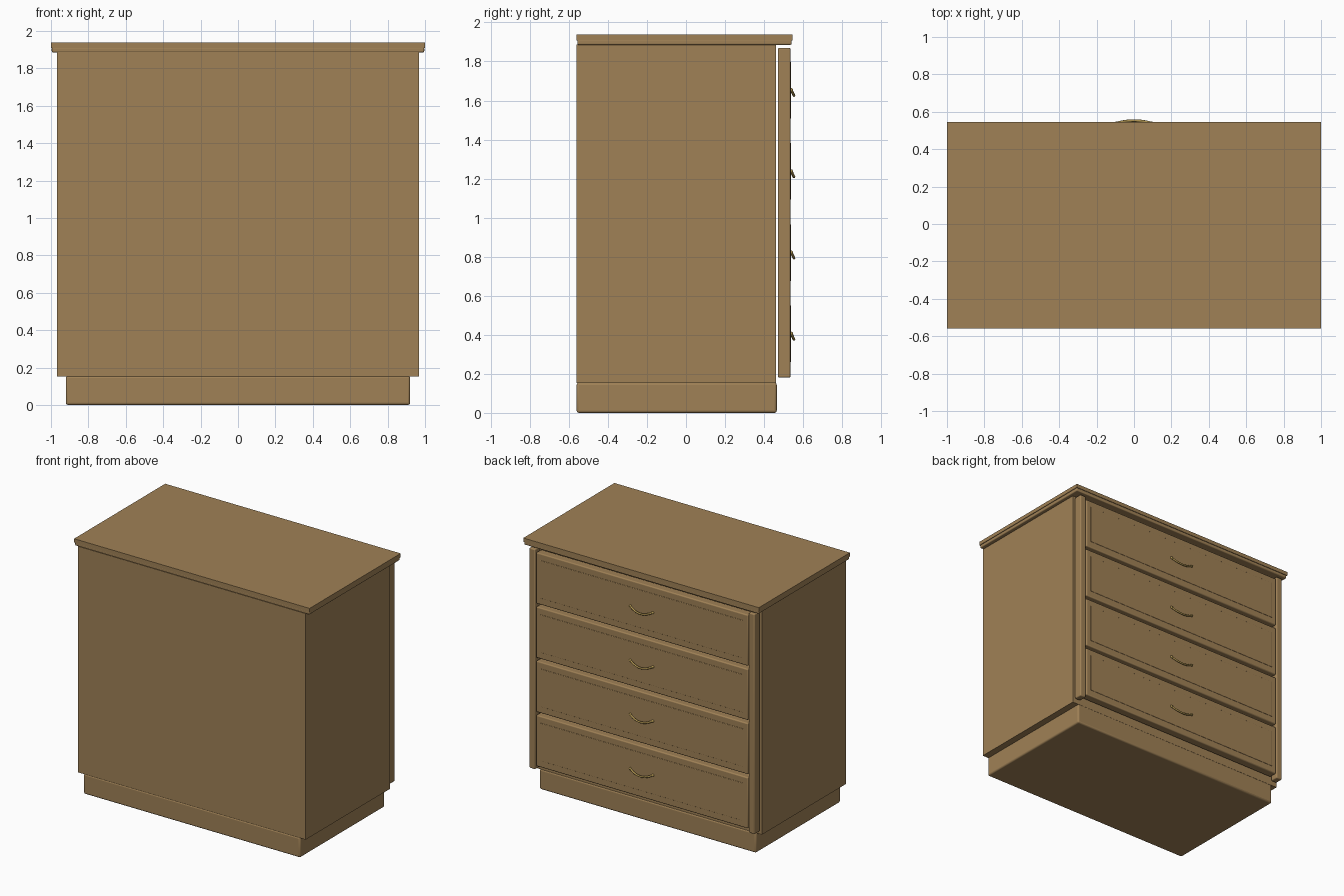
import bpy, math

if "Cube" in bpy.data.objects:
    bpy.data.objects.remove(bpy.data.objects["Cube"])


def material(name, rgb):
    m = bpy.data.materials.new(name)
    m.diffuse_color = (*rgb, 1)
    m.use_nodes = True
    m.node_tree.nodes["Principled BSDF"].inputs["Base Color"].default_value = m.diffuse_color
    return m


WOOD = material("brown_wood", (0.35, 0.22, 0.093))
BRASS = material("brass", (0.42, 0.29, 0.08))


def box(name, x, y, z, bevel=0.0):
    """Box spanning the (min, max) pairs x, y, z with optionally rounded edges."""
    mid = [(a + b) / 2 for a, b in (x, y, z)]
    bpy.ops.mesh.primitive_cube_add(size=1, location=mid)
    ob = bpy.context.object
    ob.name = name
    ob.scale = [b - a for a, b in (x, y, z)]
    bpy.ops.object.transform_apply(location=False, rotation=False, scale=True)
    ob.data.materials.append(WOOD)
    if bevel:
        mod = ob.modifiers.new("bevel", "BEVEL")
        mod.width = bevel
        mod.segments = 3
        bpy.ops.object.shade_smooth_by_angle(angle=math.radians(35))
    return ob


def handle(name, z):
    """Drooping bow pull with small round end knobs."""
    curve = bpy.data.curves.new(name, "CURVE")
    curve.dimensions = "3D"
    curve.bevel_depth = 0.007
    curve.bevel_resolution = 3
    curve.use_fill_caps = True
    spline = curve.splines.new("POLY")
    n = 17
    spline.points.add(n - 1)
    for i, p in enumerate(spline.points):
        t = -1 + 2 * i / (n - 1)
        bow = 1 - t * t
        p.co = (0.095 * t, 0.539 + 0.014 * bow, z - 0.029 * bow, 1)
    curve.materials.append(BRASS)
    ob = bpy.data.objects.new(name, curve)
    bpy.context.collection.objects.link(ob)
    for s in (-1, 1):
        bpy.ops.mesh.primitive_uv_sphere_add(segments=16, ring_count=8, radius=0.01,
                                             location=(0.095 * s, 0.538, z))
        knob = bpy.context.object
        knob.name = name + "_end"
        knob.data.materials.append(BRASS)
        bpy.ops.object.shade_smooth()


# Carcass: plinth, body and two-tier top
box("plinth", (-0.92, 0.92), (-0.56, 0.465), (0, 0.155), 0.012)
box("body", (-0.967, 0.967), (-0.56, 0.46), (0.153, 1.888))
box("top_moulding", (-0.996, 0.996), (-0.557, 0.541), (1.885, 1.912), 0.007)
box("top_board", (-1, 1), (-0.56, 0.545), (1.908, 1.937))

# Front posts on both sides
for side, x in (("left", (-0.957, -0.907)), ("right", (0.907, 0.957))):
    box(side + "_front_post", x, (0.47, 0.535), (0.18, 1.87), 0.008)

# Four drawers with slightly raised panels and pulls
for i in range(4):
    zc = 0.405 + 0.416 * i
    box(f"drawer_front_{i + 1}", (-0.9, 0.9), (0.47, 0.535), (zc - 0.196, zc + 0.196), 0.008)
    box(f"drawer_panel_{i + 1}", (-0.86, 0.86), (0.525, 0.537), (zc - 0.145, zc + 0.145), 0.002)
    handle(f"drawer_handle_{i + 1}", zc + 0.001)
